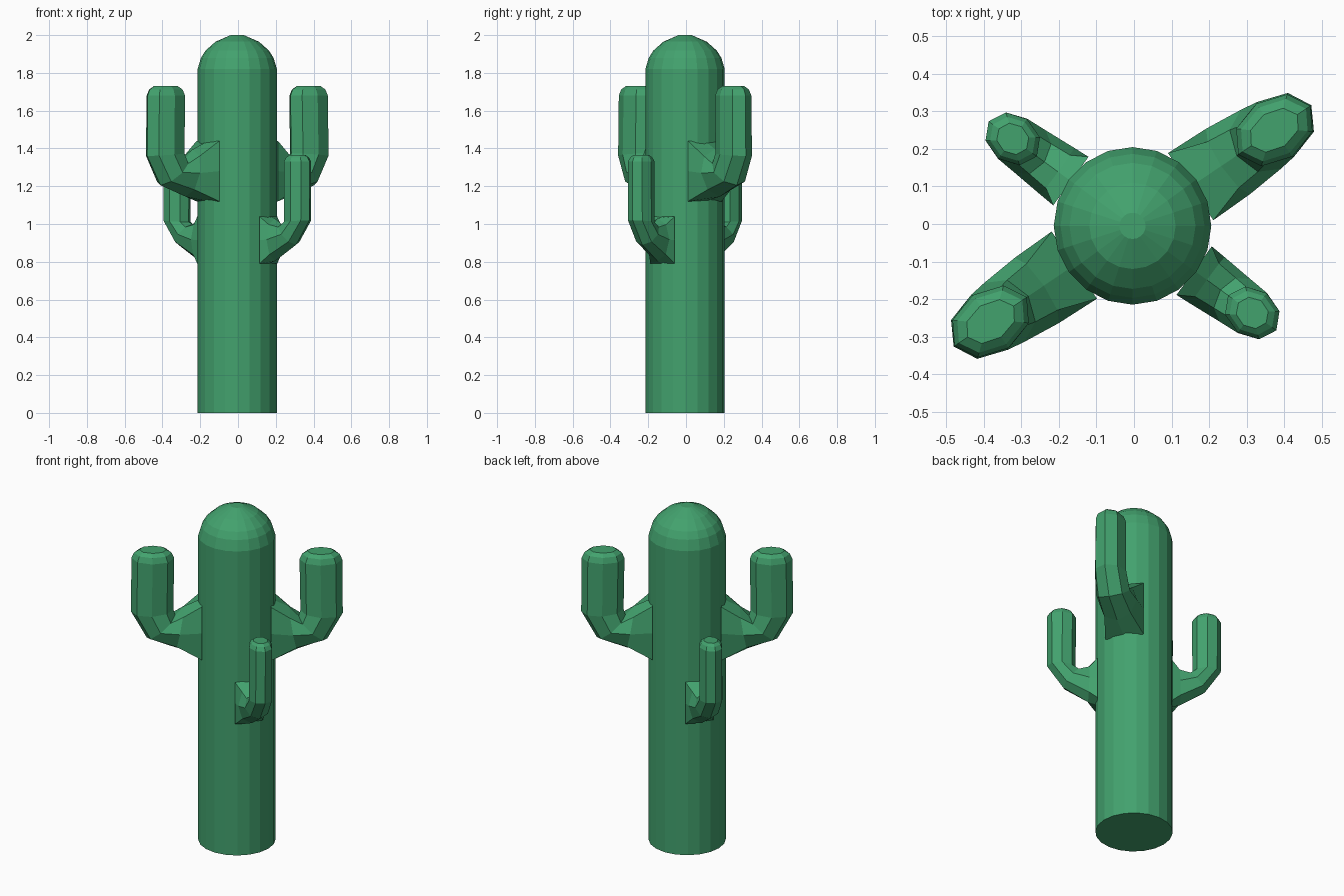
import bpy, bmesh, math
from mathutils import Vector, Matrix

if "Cube" in bpy.data.objects:
    bpy.data.objects.remove(bpy.data.objects["Cube"])

green = bpy.data.materials.new("cactus_green")
green.diffuse_color = (0.055, 0.36, 0.155, 1)
green.use_nodes = True
green.node_tree.nodes["Principled BSDF"].inputs["Base Color"].default_value = green.diffuse_color
CENTRE = Vector((-0.004, -0.005, 0))


def loft(name, rings, matrix):
    """Skin a list of equal-sized point rings, closing both ends."""
    bm = bmesh.new()
    loops = [[bm.verts.new(p) for p in ring] for ring in rings]
    n = len(loops[0])
    for a, b in zip(loops, loops[1:]):
        for i in range(n):
            j = (i + 1) % n
            bm.faces.new((a[i], a[j], b[j], b[i]))
    bm.faces.new(loops[0])
    bm.faces.new(loops[-1])
    bmesh.ops.recalc_face_normals(bm, faces=bm.faces)
    mesh = bpy.data.meshes.new(name)
    bm.to_mesh(mesh)
    bm.free()
    mesh.materials.append(green)
    obj = bpy.data.objects.new(name, mesh)
    obj.matrix_world = matrix
    bpy.context.collection.objects.link(obj)
    return obj


# Trunk with rounded top: (radius, height)
trunk_profile = [(0.21, 0), (0.21, 1.82), (0.192, 1.88), (0.168, 1.918),
                 (0.115, 1.965), (0.035, 2.0)]
SIDES = 20
loft("trunk",
     [[(r * math.cos(math.tau * i / SIDES), r * math.sin(math.tau * i / SIDES), z)
       for i in range(SIDES)] for r, z in trunk_profile],
     Matrix.Translation(CENTRE))


def arm(name, sections, angle):
    """Sections: outer point (r, z), inner point (r, z), half width.
    The first section is a rectangle, the others are octagons."""
    rings = []
    for k, (ro, zo, ri, zi, w) in enumerate(sections):
        outer, inner = Vector((ro, 0, zo)), Vector((ri, 0, zi))
        mid, half = (outer + inner) / 2, (outer - inner) / 2
        ring = []
        for i in range(8):
            c, s = math.cos(math.tau * i / 8), math.sin(math.tau * i / 8)
            if k == 0:
                m = max(abs(c), abs(s))
                c, s = c / m, s / m
            ring.append(mid + half * c + Vector((0, w * s, 0)))
        rings.append(ring)
    turn = Matrix.Rotation(math.radians(angle), 4, 'Z')
    loft(name, rings, Matrix.Translation(CENTRE if angle % 180 else Vector()) @ turn)


large = [(0.187, 1.12, 0.187, 1.44, 0.108),
         (0.33, 1.145, 0.285, 1.395, 0.105),
         (0.49, 1.205, 0.335, 1.34, 0.095),
         (0.575, 1.36, 0.345, 1.375, 0.088),
         (0.572, 1.68, 0.340, 1.68, 0.085),
         (0.558, 1.712, 0.354, 1.712, 0.073),
         (0.53, 1.73, 0.382, 1.73, 0.05)]

small = [(0.203, 0.79, 0.203, 1.04, 0.08),
         (0.25, 0.805, 0.245, 1.03, 0.077),
         (0.385, 0.89, 0.29, 1.0, 0.07),
         (0.472, 1.02, 0.318, 1.01, 0.066),
         (0.474, 1.33, 0.315, 1.33, 0.065),
         (0.460, 1.352, 0.329, 1.352, 0.055),
         (0.44, 1.365, 0.349, 1.365, 0.04)]

# Opposite pairs of arms
for side, turn in (("right", 0), ("left", 180)):
    arm("large_arm_" + side, large, 34 + turn)
    arm("small_arm_" + side, small, -36 + turn)
